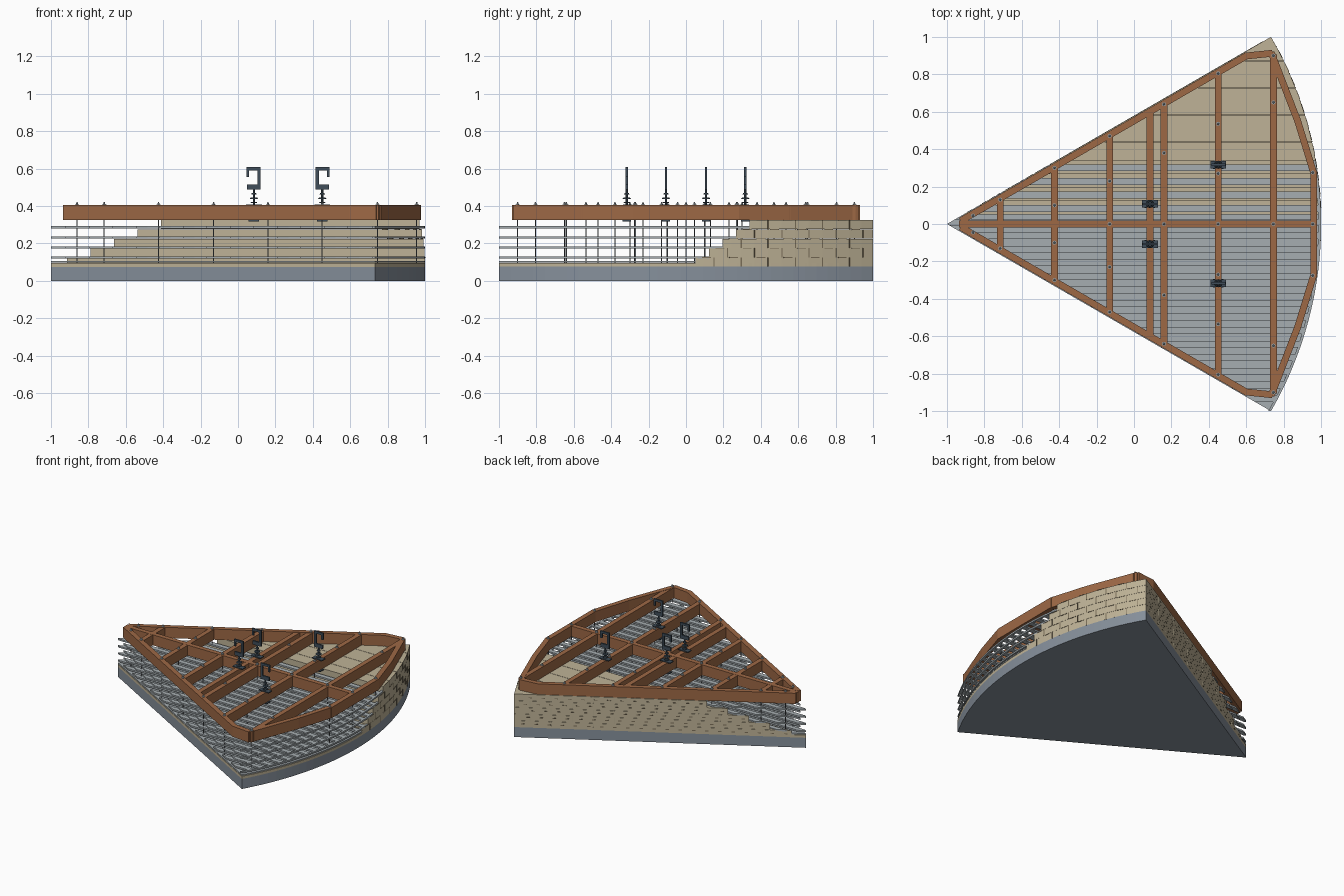
import bpy, bmesh, math
from mathutils import Vector, Matrix

cube = bpy.data.objects.get("Cube")
if cube:
    bpy.data.objects.remove(cube)

R3 = math.sqrt(3)


def material(name, rgb):
    m = bpy.data.materials.new(name)
    m.use_nodes = True
    m.diffuse_color = (*rgb, 1)
    m.node_tree.nodes["Principled BSDF"].inputs["Base Color"].default_value = (*rgb, 1)
    return m


SLAB = material("slab grey", (0.24, 0.28, 0.33))
STRIP = material("pale grey", (0.38, 0.42, 0.44))
TAN = material("tan brick", (0.52, 0.45, 0.31))
JOINT = material("joint brown", (0.2, 0.16, 0.1))
WOOD = material("brown timber", (0.34, 0.14, 0.06))
STEEL = material("dark steel", (0.05, 0.075, 0.1))
BOLT = material("bolt grey", (0.2, 0.22, 0.24))


def finish(name, bm, mat):
    bmesh.ops.recalc_face_normals(bm, faces=bm.faces)
    me = bpy.data.meshes.new(name)
    bm.to_mesh(me)
    bm.free()
    me.materials.append(mat)
    ob = bpy.data.objects.new(name, me)
    bpy.context.collection.objects.link(ob)
    return ob


def prism(bm, pts, z0, z1):
    low = [bm.verts.new((x, y, z0)) for x, y in pts]
    top = [bm.verts.new((x, y, z1)) for x, y in pts]
    bm.faces.new(low[::-1])
    bm.faces.new(top)
    for i in range(len(pts)):
        j = (i + 1) % len(pts)
        bm.faces.new((low[i], low[j], top[j], top[i]))


def left_x(y):
    return abs(y) * R3 - 1


def arc_x(y):
    return math.sqrt(4 - y * y) - 1


def band(bm, y0, y1, z0, z1):
    """Part of the wedge between two y values."""
    y0, y1 = max(y0, -1), min(y1, 1)
    n = max(1, round((y1 - y0) / 0.06))
    ys = [y0 + (y1 - y0) * i / n for i in range(n + 1)]
    pts = [(arc_x(y), y) for y in ys]
    for y in [y1] + ([0] if y0 < 0 < y1 else []) + [y0]:
        if abs(y) < 0.9999:
            pts.append((left_x(y), y))
    prism(bm, pts, z0, z1)


def beam(bm, p, q, width, z0, z1, extra=0.0):
    p, q = Vector(p), Vector(q)
    d = (q - p).normalized()
    s = Vector((-d.y, d.x)) * width / 2
    p, q = p - d * extra, q + d * extra
    prism(bm, [p - s, q - s, q + s, p + s], z0, z1)


def cylinder(bm, x, y, z0, z1, r0, r1, sides=8):
    bmesh.ops.create_cone(bm, cap_ends=True, segments=sides, radius1=r0, radius2=r1,
                          depth=z1 - z0,
                          matrix=Matrix.Translation((x, y, (z0 + z1) / 2)))


def box(bm, x0, x1, y0, y1, z0, z1):
    prism(bm, [(x0, y0), (x1, y0), (x1, y1), (x0, y1)], z0, z1)


# Wedge slab
bm = bmesh.new()
band(bm, -1, 1, 0, 0.075)
finish("base_slab", bm, SLAB)

# Thin tile bed and its grey cover
bm = bmesh.new()
band(bm, -1, 1, 0.075, 0.095)
finish("tile_bed", bm, TAN)
bm = bmesh.new()
band(bm, -1, 0.05, 0.098, 0.107)
finish("bed_cover", bm, STRIP)

# Stepped brick courses, each split into rows
COURSE, FIRST, STEP, ROW = 0.05, 0.05, 0.0725, 0.145
for k in range(5):
    bm = bmesh.new()
    z0 = 0.075 + k * COURSE
    a = FIRST + k * STEP
    b = a + 0.1
    while a < 0.995:
        band(bm, a, b - 0.003, z0 + 0.0005, z0 + COURSE - 0.0005)
        a, b = b, b + ROW
    finish(f"brick_course_{k + 1}", bm, TAN)

# Grey strips between the courses, with an edge strip on the arc
for k in range(4):
    bm = bmesh.new()
    z0 = 0.118 + k * 0.054
    end = FIRST + (k + 1) * STEP
    y = end - STEP * 0.8
    while y > -0.99:
        band(bm, y, y + 0.036, z0, z0 + 0.012)
        y -= STEP
    n = 24
    ys = [-0.999 + (end + 0.999) * i / n for i in range(n + 1)]
    outer = [(arc_x(v), v) for v in ys]
    inner = [(arc_x(v) - 0.015, v) for v in reversed(ys)]
    prism(bm, outer + inner, z0, z0 + 0.012)
    finish(f"layer_strips_{k + 1}", bm, STRIP)

# Brick joints on the straight and curved walls
bm = bmesh.new()
for k in range(5):
    z = 0.075 + k * COURSE
    start = FIRST + k * STEP
    y = start + 0.02
    while y < 0.98:
        p = Vector((left_x(y), y))
        d = Vector((R3, 1)).normalized() * 0.012
        beam(bm, p - d, p + d, 0.003, z + 0.022, z + 0.028)
        y += 0.045
    y = start + 0.1
    while y < 0.98:
        t = Vector((-y, arc_x(y) + 1)).normalized() * 0.003
        p = Vector((arc_x(y), y))
        beam(bm, p - t, p + t, 0.004, z, z + COURSE)
        p = Vector((arc_x(y - 0.04), y - 0.04))
        beam(bm, p - t * 8, p + t * 8, 0.004, z + 0.047, z + 0.051)
        y += ROW
finish("brick_joints", bm, JOINT)

# Timber frame: rim, spine and cross beams
Z0, Z1, W = 0.325, 0.405, 0.036
bm = bmesh.new()
rim = [(-0.922, 0.019), (0.6, 0.898), (0.735, 0.912), (0.875, 0.55), (0.958, 0.28)]
for s in (1, -1):
    for p, q in zip(rim, rim[1:]):
        beam(bm, (p[0], s * p[1]), (q[0], s * q[1]), W, Z0, Z1, 0.005)
beam(bm, (0.96, -0.28), (0.96, 0.28), W, Z0, Z1, 0.004)
finish("frame_rim", bm, WOOD)
bm = bmesh.new()
beam(bm, (-0.935, 0), (0.955, 0), W, Z0, Z1 - 0.001)
finish("frame_spine", bm, WOOD)
bm = bmesh.new()
for x in (-0.715, -0.425, -0.13, 0.085, 0.16, 0.45, 0.745):
    h = min((x + 0.955) / R3, 0.905)
    beam(bm, (x, -h), (x, h), W, Z0, Z1 - 0.002)
finish("frame_cross_beams", bm, WOOD)

# Bolts through the frame with long hanging rods
bolts = {-0.86: [0.045], -0.715: [0.13], -0.425: [0.1, 0.3], -0.13: [0, 0.23, 0.47],
         0.16: [0, 0.38, 0.64], 0.45: [0, 0.27, 0.535, 0.805],
         0.745: [0, 0.65, 0.9], 0.955: [0, 0.275]}
rods, heads = bmesh.new(), bmesh.new()
for x, ys in bolts.items():
    for y in sorted({s * v for v in ys for s in (1, -1)}):
        cylinder(rods, x, y, 0.09, 0.41, 0.003, 0.003, 6)
        cylinder(heads, x, y, Z1 - 0.001, Z1 + 0.004, 0.011, 0.011)
        cylinder(heads, x, y, Z1 + 0.004, Z1 + 0.015, 0.006, 0.003)
finish("hanging_rods", rods, BOLT)
finish("bolt_heads", heads, STRIP)

# Lifting hooks: C-shaped claws on threaded stems
for i, (x, y, side) in enumerate([(0.085, 0.107, 1), (0.085, -0.107, 1),
                                  (0.45, 0.317, -1), (0.45, -0.317, -1)]):
    bm = bmesh.new()
    cylinder(bm, x, y, 0.32, 0.49, 0.006, 0.006)
    box(bm, x - 0.042, x + 0.042, y - 0.02, y + 0.02, Z1 - 0.003, Z1 + 0.004)
    box(bm, x - 0.028, x + 0.028, y - 0.022, y + 0.022, Z0 - 0.008, Z0)
    for z, r in ((0.415, 0.018), (0.438, 0.022), (0.462, 0.014)):
        cylinder(bm, x, y, z, z + 0.007, r, r * 0.8)

    def claw(a, b, z0, z1):
        lo, hi = sorted((x + side * a, x + side * b))
        box(bm, lo, hi, y - 0.006, y + 0.006, z0, z1)

    claw(-0.036, 0.036, 0.487, 0.515)
    claw(0.018, 0.036, 0.515, 0.59)
    claw(-0.04, 0.036, 0.59, 0.607)
    claw(-0.04, -0.025, 0.555, 0.59)
    finish(f"lifting_hook_{i + 1}", bm, STEEL)
